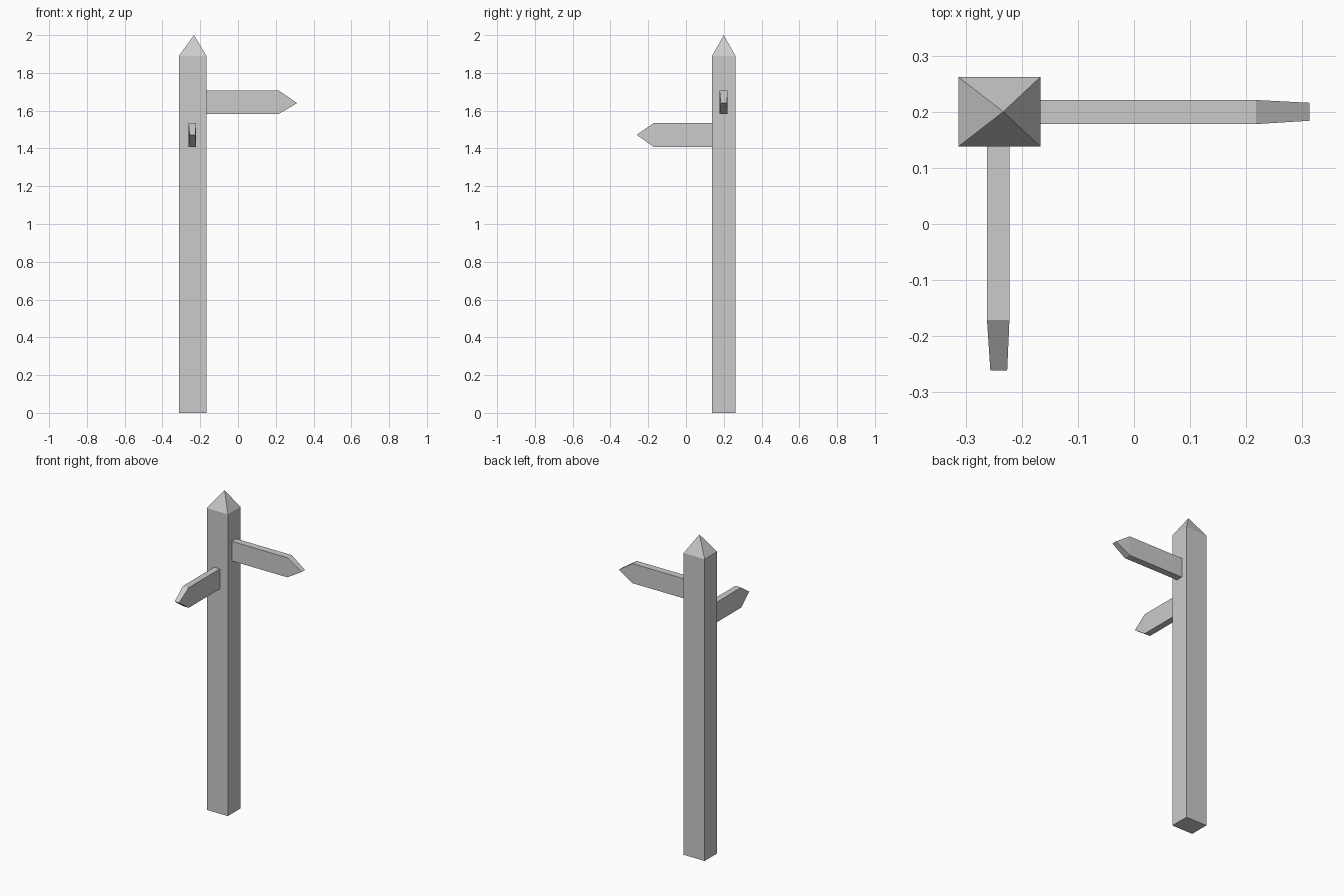
import bpy, bmesh
from mathutils import Vector

if "Cube" in bpy.data.objects:
    bpy.data.objects.remove(bpy.data.objects["Cube"])


def finish(bm, name):
    bmesh.ops.recalc_face_normals(bm, faces=bm.faces)
    mesh = bpy.data.meshes.new(name)
    bm.to_mesh(mesh)
    bm.free()
    obj = bpy.data.objects.new(name, mesh)
    bpy.context.collection.objects.link(obj)
    return obj


def post(name, x0, x1, y0, y1, shoulder, apex):
    bm = bmesh.new()
    corners = [(x0, y0), (x1, y0), (x1, y1), (x0, y1)]
    low = [bm.verts.new((x, y, 0)) for x, y in corners]
    high = [bm.verts.new((x, y, shoulder)) for x, y in corners]
    tip = bm.verts.new(apex)
    bm.faces.new(low)
    for i in range(4):
        j = (i + 1) % 4
        bm.faces.new((low[i], low[j], high[j], high[i]))
        bm.faces.new((high[i], high[j], tip))
    return finish(bm, name)


def arrow_board(name, place, root, shoulder, tip, side, tip_side, z0, z1, tip_z):
    """Board whose end narrows to a short edge; place(along, across, z) gives a point."""
    bm = bmesh.new()
    outline = [(root, z0), (shoulder, z0), (tip, tip_z), (shoulder, z1), (root, z1)]
    rows = []
    for k in (0, 1):
        rows.append([bm.verts.new(place(a, (tip_side if a == tip else side)[k], z))
                     for a, z in outline])
    a, b = rows
    for row in rows:
        bm.faces.new((row[0], row[1], row[3], row[4]))  # flat side
        bm.faces.new((row[1], row[2], row[3]))          # tapered side
    for i in range(5):
        j = (i + 1) % 5
        bm.faces.new((a[i], a[j], b[j], b[i]))
    return finish(bm, name)


# Square post with pyramid point
post("post", -0.313, -0.167, 0.138, 0.262, 1.89, (-0.233, 0.2, 2.0))

# Upper board pointing right
arrow_board("right_sign", lambda a, c, z: Vector((a, c, z)),
            -0.17, 0.217, 0.313, (0.178, 0.221), (0.184, 0.216), 1.583, 1.706, 1.64)

# Lower board pointing forward
arrow_board("front_sign", lambda a, c, z: Vector((c, a, z)),
            0.141, -0.171, -0.261, (-0.262, -0.222), (-0.256, -0.226), 1.408, 1.534, 1.472)
